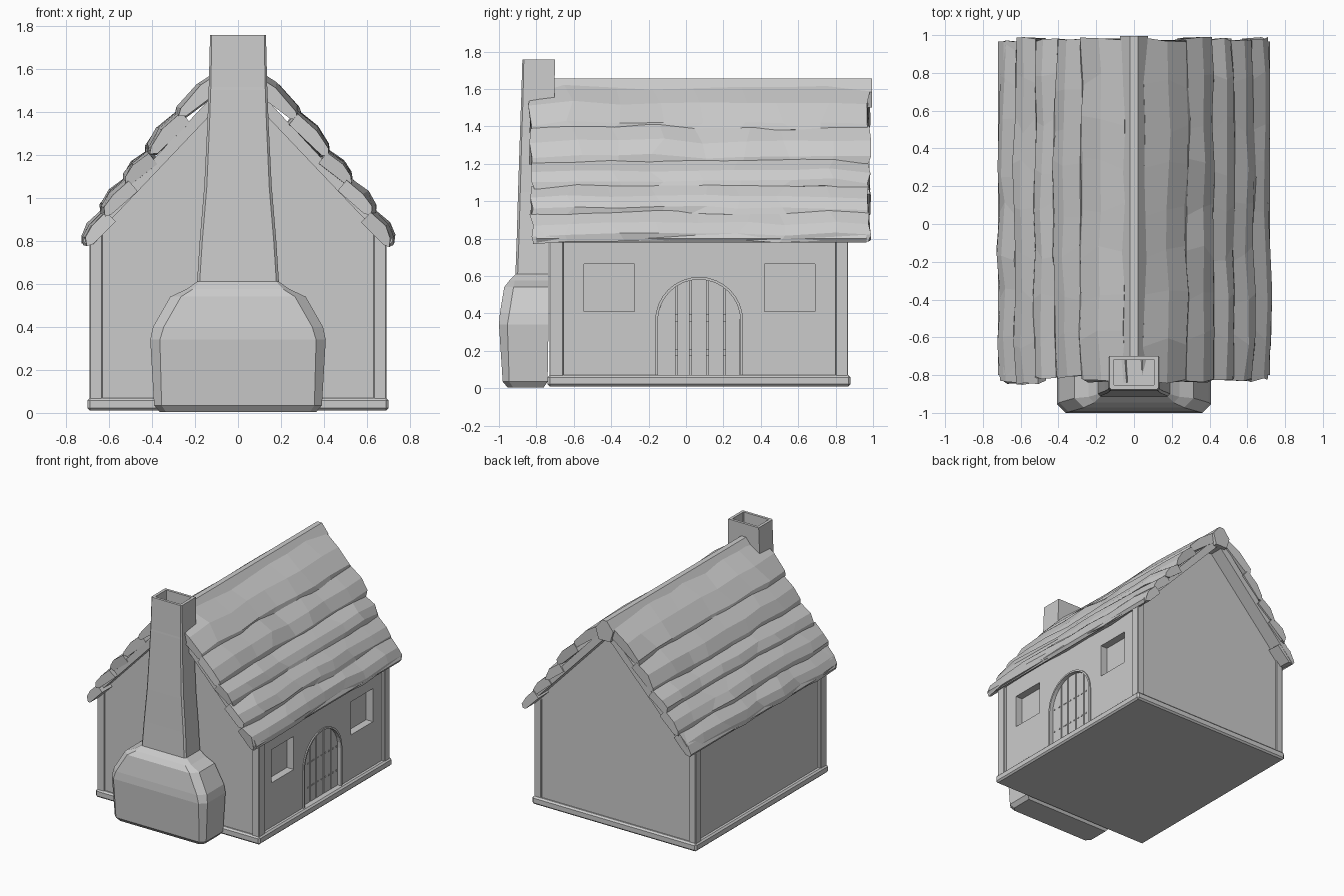
import bpy, bmesh, math, random
from mathutils import Vector

if "Cube" in bpy.data.objects:
    bpy.data.objects.remove(bpy.data.objects["Cube"])

random.seed(4)


def loft(name, rings):
    """Skin a list of equal-length point rings and cap both ends."""
    bm = bmesh.new()
    vr = [[bm.verts.new(p) for p in r] for r in rings]
    n = len(rings[0])
    for a, b in zip(vr, vr[1:]):
        for i in range(n):
            j = (i + 1) % n
            bm.faces.new((a[i], a[j], b[j], b[i]))
    bm.faces.new(vr[0])
    bm.faces.new(vr[-1])
    bmesh.ops.recalc_face_normals(bm, faces=bm.faces)
    me = bpy.data.meshes.new(name)
    bm.to_mesh(me)
    bm.free()
    ob = bpy.data.objects.new(name, me)
    bpy.context.collection.objects.link(ob)
    return ob


def box(name, x0, x1, y0, y1, z0, z1, bevel=0):
    ob = loft(name, [[(x0, y0, z), (x1, y0, z), (x1, y1, z), (x0, y1, z)] for z in (z0, z1)])
    if bevel:
        m = ob.modifiers.new("bevel", 'BEVEL')
        m.width = bevel
        m.segments = 1
    return ob


def prism_y(name, pts, y0, y1):
    return loft(name, [[(x, y, z) for x, z in pts] for y in (y0, y1)])


def prism_x(name, pts, x0, x1):
    return loft(name, [[(x, y, z) for y, z in pts] for x in (x0, x1)])


# plinth, gabled body and corner posts
box("plinth", -0.70, 0.70, -0.74, 0.88, 0.01, 0.07, 0.012)
body = prism_y("walls", [(-0.668, 0.03), (0.668, 0.03), (0.668, 0.84), (0, 1.54), (-0.668, 0.84)],
               -0.718, 0.857)
for sx in (-1, 1):
    for y0, y1 in ((-0.73, -0.655), (0.80, 0.867)):
        box("corner_post", *sorted((sx * 0.63, sx * 0.69)), y0, y1, 0.05, 0.83, 0.004)

# recesses for the windows and the arched door on the right wall
DY, R, SPRING = 0.07, 0.235, 0.36


def arch(r, n=16):
    return [(DY - r * math.cos(math.pi * i / n), SPRING + r * math.sin(math.pi * i / n))
            for i in range(n + 1)]


def cut(c):
    c.hide_render = True
    c.hide_set(True)
    m = body.modifiers.new("cut", 'BOOLEAN')
    m.operation = 'DIFFERENCE'
    m.solver = 'EXACT'
    m.object = c


WINDOWS = ((-0.545, -0.275), (0.42, 0.69))
for y0, y1 in WINDOWS:
    cut(box("window_cutter", 0.61, 0.8, y0, y1, 0.41, 0.665))
cut(prism_x("door_cutter", [(DY - R, 0.065)] + arch(R) + [(DY + R, 0.065)], 0.62, 0.8))
bpy.context.view_layer.update()
dg = bpy.context.evaluated_depsgraph_get()
walls = bpy.data.meshes.new_from_object(body.evaluated_get(dg))
body.modifiers.clear()
body.data = walls
for ob in [o for o in bpy.data.objects if "cutter" in o.name]:
    bpy.data.objects.remove(ob)

# door frame, planks, battens and nails
outer = [(DY - R, 0.065)] + arch(R) + [(DY + R, 0.065)]
inner = [(DY - R + 0.014, 0.065)] + arch(R - 0.014) + [(DY + R - 0.014, 0.065)]
loft("door_frame", [[(0.615, *o), (0.677, *o), (0.677, *i), (0.615, *i)]
                    for o, i in zip(outer, inner)])
edges = [-0.155, -0.05, 0.024, 0.115, 0.205, 0.295]
for a, b in zip(edges, edges[1:]):
    a, b = a + 0.005, b - 0.005
    ys = [b + (a - b) * i / 4 for i in range(5)]
    top = [(y, SPRING + math.sqrt(max(0, 0.223 ** 2 - (y - DY) ** 2))) for y in ys]
    prism_x("door_plank", [(a, 0.065), (b, 0.065)] + top, 0.61, 0.648)
    for z in (0.19, 0.375):
        for y in (a + 0.02, b - 0.02):
            box("door_nail", 0.64, 0.653, y - 0.005, y + 0.005, z - 0.005, z + 0.005)
for z in (0.19, 0.375):
    box("door_batten", 0.61, 0.635, -0.15, 0.29, z - 0.018, z + 0.018)

# roof deck, one slab per slope
for s in (-1, 1):
    prism_y("roof_deck", [(s * 0.705, 0.778), (s * 0.72, 0.80), (s * 0.69, 0.86),
                          (0, 1.60), (0, 1.52)], -0.80, 0.965)

# rough overlapping roof boards running front to back
rows = [(0.715, 0.79), (0.632, 0.93), (0.525, 1.075), (0.42, 1.205), (0.285, 1.385), (0.06, 1.60)]


def jit(a):
    return random.uniform(-a, a)


for s in (-1, 1):
    for k, (lo, hi) in enumerate(zip(rows, rows[1:])):
        lo, hi = Vector(lo), Vector(hi)
        d = (hi - lo).normalized()
        nrm = Vector((-d.y, d.x))
        if nrm.x < 0:
            nrm = -nrm
        length = (hi - lo).length
        prof = [lo - nrm * 0.035 + d * 0.02, lo - d * 0.004,
                lo + nrm * 0.022 + d * 0.028,
                lo + d * length * 0.55 + nrm * 0.03,
                hi + d * 0.015 + nrm * 0.004, hi - nrm * 0.07]
        rings = []
        y0, y1 = -0.825 + jit(0.02), 0.975 + jit(0.012)
        N = 8
        for i in range(N + 1):
            t = i / N
            slide, lift = jit(0.010), jit(0.007)
            end = i in (0, N)
            ring = []
            for j, p in enumerate(prof):
                q = p + d * slide + nrm * (lift + (jit(0.006) if 0 < j < 4 else 0))
                if end and 0 < j < 5:
                    q -= nrm * 0.012
                y = y0 + (y1 - y0) * t + jit(0.012 if end else 0.05)
                ring.append((s * q.x, min(y, 0.99), q.y))
            rings.append(ring)
        ob = loft("roof_board", rings)

# ridge cap
prism_y("ridge_cap", [(-0.05, 1.50), (0.05, 1.50), (0.075, 1.585), (0.02, 1.655),
                      (-0.02, 1.655), (-0.075, 1.585)], -0.72, 0.995)


# chimney: bulging hearth tapering into a hollow stack
def ring(z, hw, yf, yb, c):
    return [(-hw, yb, z), (-hw, yf + c, z), (-hw + c, yf, z),
            (hw - c, yf, z), (hw, yf + c, z), (hw, yb, z)]


loft("chimney", [
    ring(0.005, 0.365, -0.955, -0.76, 0.03),
    ring(0.035, 0.39, -0.98, -0.74, 0.035),
    ring(0.34, 0.408, -1.0, -0.735, 0.045),
    ring(0.40, 0.395, -0.995, -0.735, 0.05),
    ring(0.54, 0.315, -0.972, -0.735, 0.05),
    ring(0.575, 0.24, -0.945, -0.735, 0.03),
    ring(0.61, 0.19, -0.912, -0.735, 0.012),
    ring(0.80, 0.178, -0.905, -0.735, 0.012),
    ring(1.05, 0.157, -0.898, -0.735, 0.012),
    ring(1.35, 0.142, -0.888, -0.735, 0.01),
    ring(1.50, 0.137, -0.883, -0.735, 0.01),
    ring(1.515, 0.136, -0.882, -0.705, 0.01),
    ring(1.757, 0.13, -0.875, -0.70, 0.008),
    ring(1.757, 0.108, -0.855, -0.72, 0.006),
    ring(1.60, 0.108, -0.855, -0.72, 0.006)])
